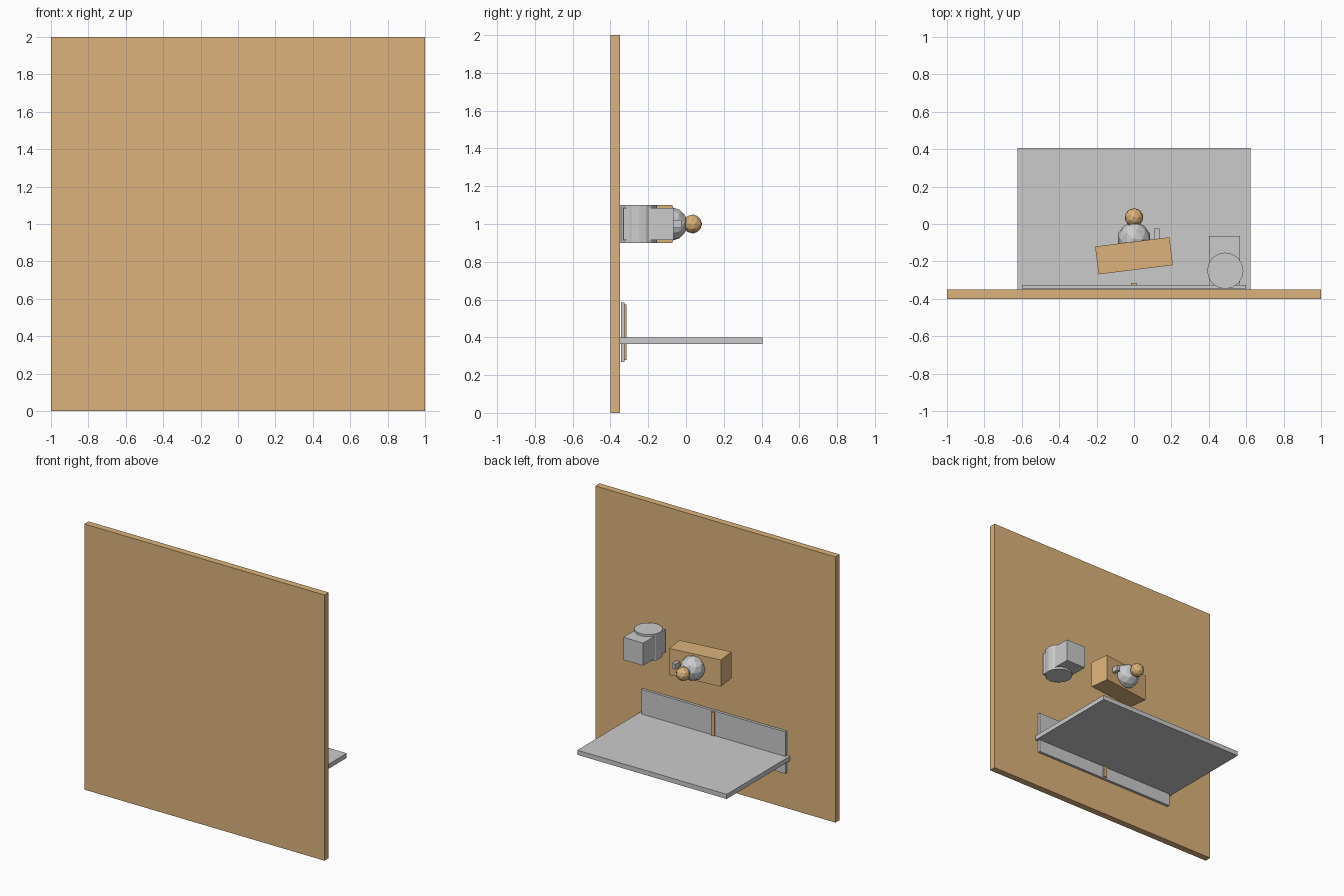
import bpy, math

if "Cube" in bpy.data.objects:
    bpy.data.objects.remove(bpy.data.objects["Cube"])

wood = bpy.data.materials.new("wood")
wood.diffuse_color = (0.72, 0.45, 0.2, 1)
wood.use_nodes = True
wood.node_tree.nodes["Principled BSDF"].inputs["Base Color"].default_value = wood.diffuse_color


def finish(name, mat):
    ob = bpy.context.object
    ob.name = name
    if mat:
        ob.data.materials.append(mat)
    return ob


def box(name, x, y, z, mat=None, turn=0):
    """Box from (min, max) pairs, turned about its own vertical axis."""
    spans = (x, y, z)
    bpy.ops.mesh.primitive_cube_add(size=1, location=[(a + b) / 2 for a, b in spans],
                                    rotation=(0, 0, turn))
    bpy.context.object.scale = [b - a for a, b in spans]
    return finish(name, mat)


def ball(name, loc, r, sub=2, mat=None):
    bpy.ops.mesh.primitive_ico_sphere_add(subdivisions=sub, radius=r, location=loc)
    return finish(name, mat)


# Wall board and shelf
box("wall_board", (-1, 1), (-0.40, -0.35), (0, 2), wood)
box("shelf", (-0.622, 0.622), (-0.35, 0.405), (0.365, 0.40))

# Upright panel with centre strip
box("back_panel", (-0.6, 0.6), (-0.345, -0.325), (0.27, 0.585))
box("centre_strip", (-0.015, 0.015), (-0.325, -0.316), (0.28, 0.575), wood)

# Turned block with two balls and a small tab
box("turned_block", (-0.2, 0.2), (-0.245, -0.095), (0.90, 1.10), wood, math.radians(7.1))
ball("large_ball", (0, -0.08, 1), 0.09)
ball("small_ball", (0, 0.035, 1), 0.05, 2, wood)
box("side_tab", (0.108, 0.135), (-0.09, -0.025), (0.98, 1.02))

# Side drum with rectangular housing
bpy.ops.mesh.primitive_cylinder_add(vertices=16, radius=0.097, depth=0.2, location=(0.488, -0.25, 1))
finish("drum", None)
box("housing", (0.402, 0.567), (-0.33, -0.065), (0.915, 1.085))
